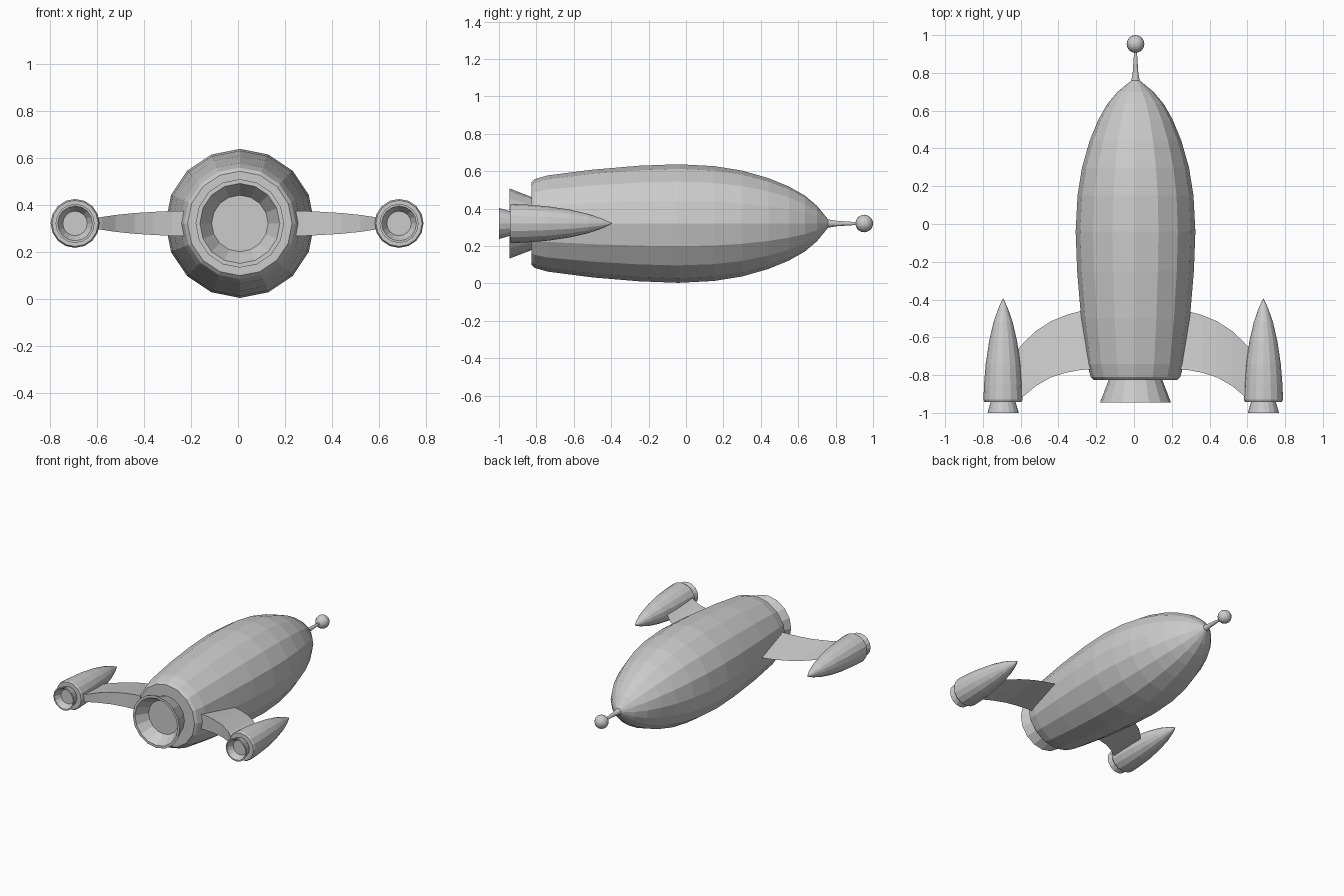
import bpy, bmesh, math

if "Cube" in bpy.data.objects:
    bpy.data.objects.remove(bpy.data.objects["Cube"])

grey = bpy.data.materials.new("light_grey")
grey.use_nodes = True
grey.diffuse_color = (0.6, 0.6, 0.6, 1)
grey.node_tree.nodes["Principled BSDF"].inputs["Base Color"].default_value = (0.6, 0.6, 0.6, 1)

AXIS_X, AXIS_Z = 0.008, 0.32
POD_X = 0.689


def finish(name, bm):
    bmesh.ops.recalc_face_normals(bm, faces=bm.faces)
    mesh = bpy.data.meshes.new(name)
    bm.to_mesh(mesh)
    bm.free()
    mesh.materials.append(grey)
    obj = bpy.data.objects.new(name, mesh)
    bpy.context.collection.objects.link(obj)
    return obj


def lathe(name, profile, x, sides=16):
    """Spin (y, radius) points about a lengthwise axis and close both ends."""
    bm = bmesh.new()
    rings = []
    for y, r in profile:
        ring = []
        for i in range(sides):
            a = math.tau * i / sides
            ring.append(bm.verts.new((x + r * math.sin(a), y, AXIS_Z + r * math.cos(a))))
        rings.append(ring)
    for a, b in zip(rings, rings[1:]):
        for i in range(sides):
            j = (i + 1) % sides
            bm.faces.new((a[i], a[j], b[j], b[i]))
    bm.faces.new(rings[0])
    bm.faces.new(rings[-1])
    return finish(name, bm)


def nozzle(name, x, y_root, y_mouth, r_root, r_mouth, r_lip, r_floor):
    # Flared bell with a recessed floor
    y_floor = y_root + 0.3 * (y_mouth - y_root)
    lathe(name, [(y_root + 0.01, r_root), (y_mouth, r_mouth),
                 (y_mouth, r_lip), (y_floor, r_floor)], x)


# Hull, main nozzle and nose antenna
lathe("hull", [(0.76, 0.022), (0.70, 0.095), (0.635, 0.15), (0.55, 0.198), (0.44, 0.243),
               (0.30, 0.283), (0.15, 0.307), (-0.04, 0.317), (-0.25, 0.309), (-0.5, 0.288),
               (-0.74, 0.257), (-0.81, 0.237), (-0.825, 0.222)], AXIS_X)
nozzle("main_nozzle", AXIS_X, -0.825, -0.945, 0.138, 0.188, 0.17, 0.12)
lathe("antenna_rod", [(0.75, 0.024), (0.80, 0.015), (0.92, 0.007)], AXIS_X, 12)
bm = bmesh.new()
bmesh.ops.create_uvsphere(bm, u_segments=16, v_segments=10, radius=0.047)
bmesh.ops.translate(bm, verts=bm.verts, vec=(AXIS_X, 0.953, AXIS_Z))
finish("antenna_ball", bm)


def wing(name, side):
    # Swept wing: sharp leading edge, thick trailing edge, thinner towards the tip
    stations = [(0.20, -0.45, -0.77, 0.053), (0.28, -0.46, -0.772, 0.053),
                (0.36, -0.482, -0.787, 0.049), (0.44, -0.515, -0.812, 0.044),
                (0.52, -0.567, -0.858, 0.036), (0.58, -0.624, -0.908, 0.027),
                (0.63, -0.68, -0.935, 0.02)]
    bm = bmesh.new()
    rows = []
    for x, lead, trail, half in stations:
        rows.append([bm.verts.new((side * x, y, AXIS_Z + h))
                     for y, h in ((lead, 0), (trail, half), (trail, -half))])
    for a, b in zip(rows, rows[1:]):
        for i in range(3):
            j = (i + 1) % 3
            bm.faces.new((a[i], a[j], b[j], b[i]))
    bm.faces.new(rows[0])
    bm.faces.new(rows[-1])
    finish(name, bm)


# Wings and their outboard pods
for label, side in (("left", 1), ("right", -1)):
    x = side * POD_X - 0.004
    wing(label + "_wing", side)
    lathe(label + "_pod", [(-0.395, 0.001), (-0.445, 0.025), (-0.52, 0.051), (-0.62, 0.074),
                           (-0.74, 0.092), (-0.85, 0.101), (-0.93, 0.104), (-0.942, 0.098)], x)
    nozzle(label + "_pod_nozzle", x, -0.94, -1.0, 0.062, 0.083, 0.074, 0.052)
